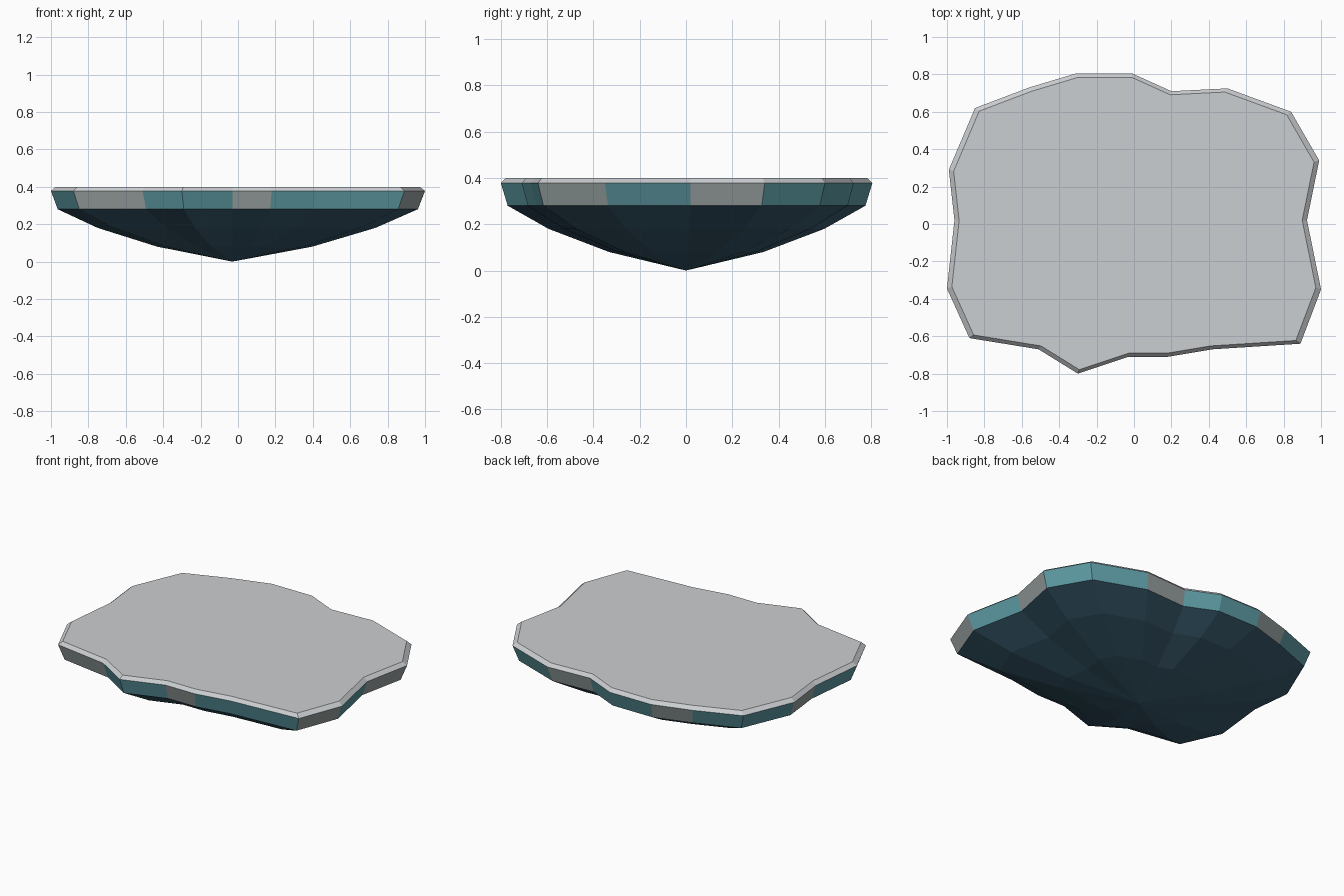
import bpy, bmesh

if "Cube" in bpy.data.objects:
    bpy.data.objects.remove(bpy.data.objects["Cube"])

# Irregular rim outline seen from above, counterclockwise from the right side
RIM = [(0.925, 0.02), (0.99, 0.34), (0.84, 0.60), (0.50, 0.725), (0.20, 0.71),
       (-0.01, 0.805), (-0.31, 0.805), (-0.56, 0.73), (-0.85, 0.62), (-0.99, 0.29),
       (-0.96, 0.02), (-1.0, -0.345), (-0.88, -0.61), (-0.51, -0.67), (-0.30, -0.80),
       (-0.03, -0.71), (0.18, -0.71), (0.42, -0.67), (0.89, -0.64), (1.0, -0.35)]
CX = -0.03  # the outline shrinks towards this x, down to the lowest point

# Rings from top to bottom: (height, scale of the outline)
RINGS = [(0.40, 0.973), (0.378, 1.0), (0.28, 0.963), (0.18, 0.742), (0.08, 0.415)]
TOP, TEAL, GREY, DEEP = range(4)


def material(name, colour):
    mat = bpy.data.materials.new(name)
    mat.diffuse_color = (*colour, 1)
    mat.use_nodes = True
    mat.node_tree.nodes["Principled BSDF"].inputs["Base Color"].default_value = mat.diffuse_color
    return mat


mesh = bpy.data.meshes.new("ice_floe")
floe = bpy.data.objects.new("ice_floe", mesh)
bpy.context.collection.objects.link(floe)
for name, colour in [("top_grey", (0.60, 0.62, 0.64)), ("side_teal", (0.11, 0.33, 0.37)),
                     ("side_grey", (0.32, 0.37, 0.365)), ("underside_blue", (0.04, 0.105, 0.155))]:
    mesh.materials.append(material(name, colour))

bm = bmesh.new()
rings = [[bm.verts.new((CX + (x - CX) * s, y * s, z)) for x, y in RIM] for z, s in RINGS]
apex = bm.verts.new((CX, 0, 0))
n = len(RIM)

# Flat top
bm.faces.new(rings[0]).material_index = TOP

# Bevel, coloured side band and sloping underside
for level, (upper, lower) in enumerate(zip(rings, rings[1:])):
    for i in range(n):
        j = (i + 1) % n
        face = bm.faces.new((upper[i], lower[i], lower[j], upper[j]))
        band = GREY if i % 3 == 0 else TEAL
        face.material_index = (TOP, band, DEEP, DEEP)[level]

# Point at the bottom
for i in range(n):
    bm.faces.new((rings[-1][i], apex, rings[-1][(i + 1) % n])).material_index = DEEP

bmesh.ops.recalc_face_normals(bm, faces=bm.faces)
bm.to_mesh(mesh)
bm.free()
